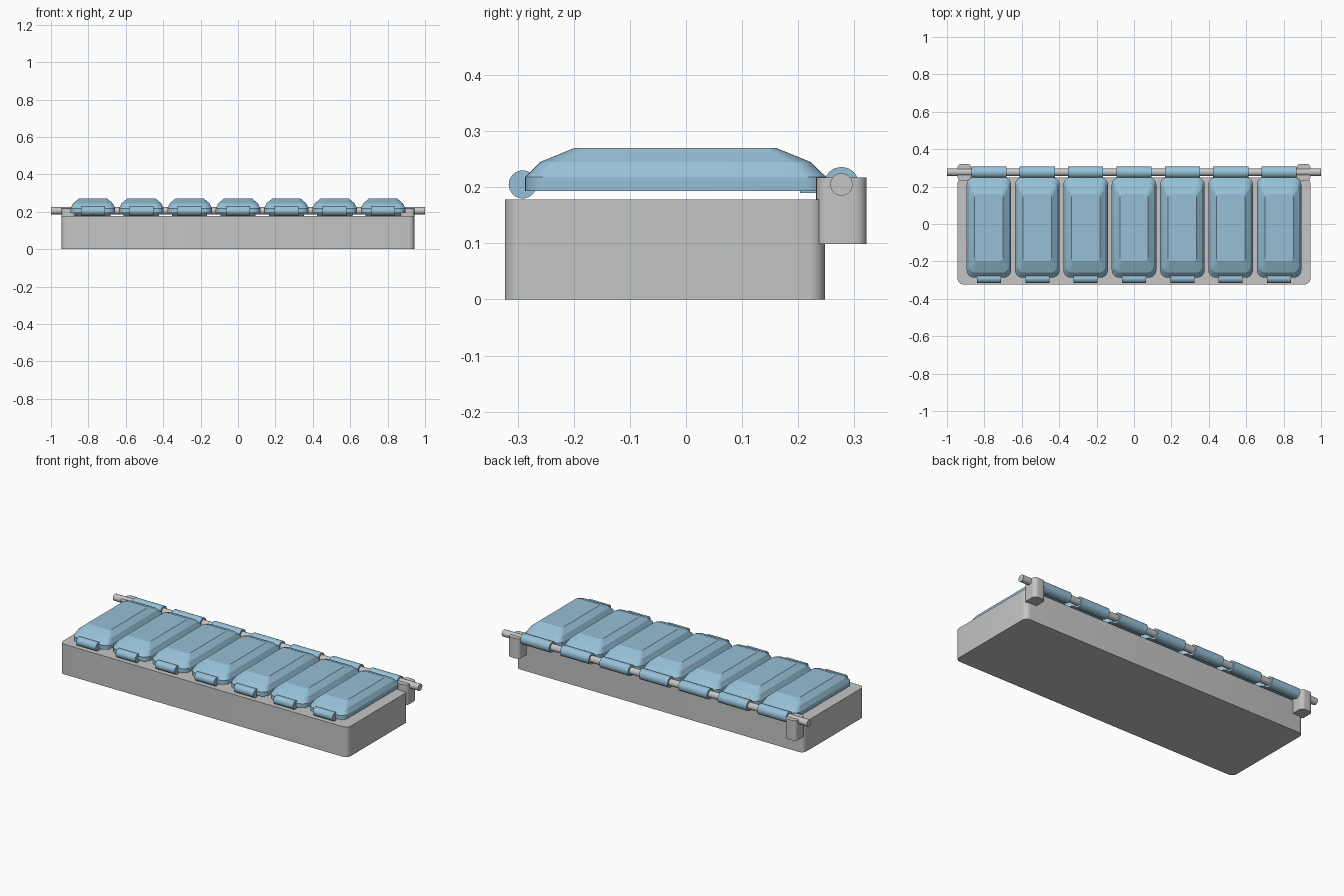
import bpy, bmesh, math
from mathutils import Matrix

cube = bpy.data.objects.get("Cube")
if cube:
    bpy.data.objects.remove(cube, do_unlink=True)


def material(name, rgb):
    m = bpy.data.materials.new(name)
    m.use_nodes = True
    m.diffuse_color = (*rgb, 1)
    m.node_tree.nodes["Principled BSDF"].inputs["Base Color"].default_value = (*rgb, 1)
    return m


GREY = material("light grey plastic", (0.55, 0.56, 0.55))
BLUE = material("pale blue plastic", (0.31, 0.53, 0.68))


def finish(bm, name, mat, angle=20):
    bmesh.ops.recalc_face_normals(bm, faces=bm.faces)
    mesh = bpy.data.meshes.new(name)
    bm.to_mesh(mesh)
    bm.free()
    mesh.materials.append(mat)
    ob = bpy.data.objects.new(name, mesh)
    bpy.context.collection.objects.link(ob)
    bpy.ops.object.select_all(action="DESELECT")
    ob.select_set(True)
    bpy.context.view_layer.objects.active = ob
    bpy.ops.object.shade_smooth_by_angle(angle=math.radians(angle))
    return ob


def rounded_ring(bm, cx, y0, y1, z, half_x, radius, steps=6):
    """Rounded rectangle of vertices at height z."""
    ring = []
    corners = [(1, 1), (-1, 1), (-1, -1), (1, -1)]
    for i, (sx, sy) in enumerate(corners):
        px = cx + sx * (half_x - radius)
        py = (y1 - radius) if sy > 0 else (y0 + radius)
        for k in range(steps + 1):
            a = math.pi / 2 * (i + k / steps)
            ring.append(bm.verts.new((px + radius * math.cos(a), py + radius * math.sin(a), z)))
    return ring


def loft(name, cx, layers, mat):
    """Stack of rounded rectangles: (z, half_x, y0, y1, radius)."""
    bm = bmesh.new()
    rings = [rounded_ring(bm, cx, y0, y1, z, hx, r) for z, hx, y0, y1, r in layers]
    for a, b in zip(rings, rings[1:]):
        n = len(a)
        for i in range(n):
            j = (i + 1) % n
            bm.faces.new((a[i], a[j], b[j], b[i]))
    bm.faces.new(rings[0])
    bm.faces.new(rings[-1])
    return finish(bm, name, mat)


def rod_x(name, cx, y, z, radius, length, mat):
    """Cylinder lying along x."""
    bm = bmesh.new()
    bmesh.ops.create_cone(bm, cap_ends=True, segments=32, radius1=radius, radius2=radius,
                          depth=length, matrix=Matrix.Translation((cx, y, z)) @ Matrix.Rotation(math.pi / 2, 4, "Y"))
    return finish(bm, name, mat)


# Tray body
loft("tray", 0, [(0, 0.943, -0.323, 0.248, 0.03), (0.178, 0.943, -0.323, 0.248, 0.03)], GREY)

# Hinge rod and its two brackets
HINGE_Y, HINGE_Z = 0.277, 0.205
rod_x("hinge_rod", 0, HINGE_Y, HINGE_Z, 0.02, 2.0, GREY)
for side, s in (("left", 1), ("right", -1)):
    loft(side + "_bracket", s * 0.907,
         [(0.099, 0.037, 0.232, 0.322, 0.022), (0.217, 0.037, 0.232, 0.322, 0.022)], GREY)

# Seven domed lids, each with a hinge barrel, a hinge tab and a front grip
for i in range(7):
    x = (i - 3) * 0.2585
    n = str(i + 1)
    loft("lid_" + n, x, [
        (0.193, 0.119, -0.287, 0.250, 0.04),
        (0.218, 0.119, -0.287, 0.250, 0.04),
        (0.245, 0.106, -0.260, 0.222, 0.036),
        (0.270, 0.076, -0.199, 0.161, 0.018),
    ], BLUE)
    rod_x("hinge_barrel_" + n, x, HINGE_Y, HINGE_Z, 0.031, 0.188, BLUE)
    loft("hinge_tab_" + n, x, [(0.190, 0.09, 0.203, 0.265, 0.004), (0.205, 0.09, 0.203, 0.265, 0.004)], BLUE)
    rod_x("front_grip_" + n, x, -0.291, 0.205, 0.025, 0.128, BLUE)
